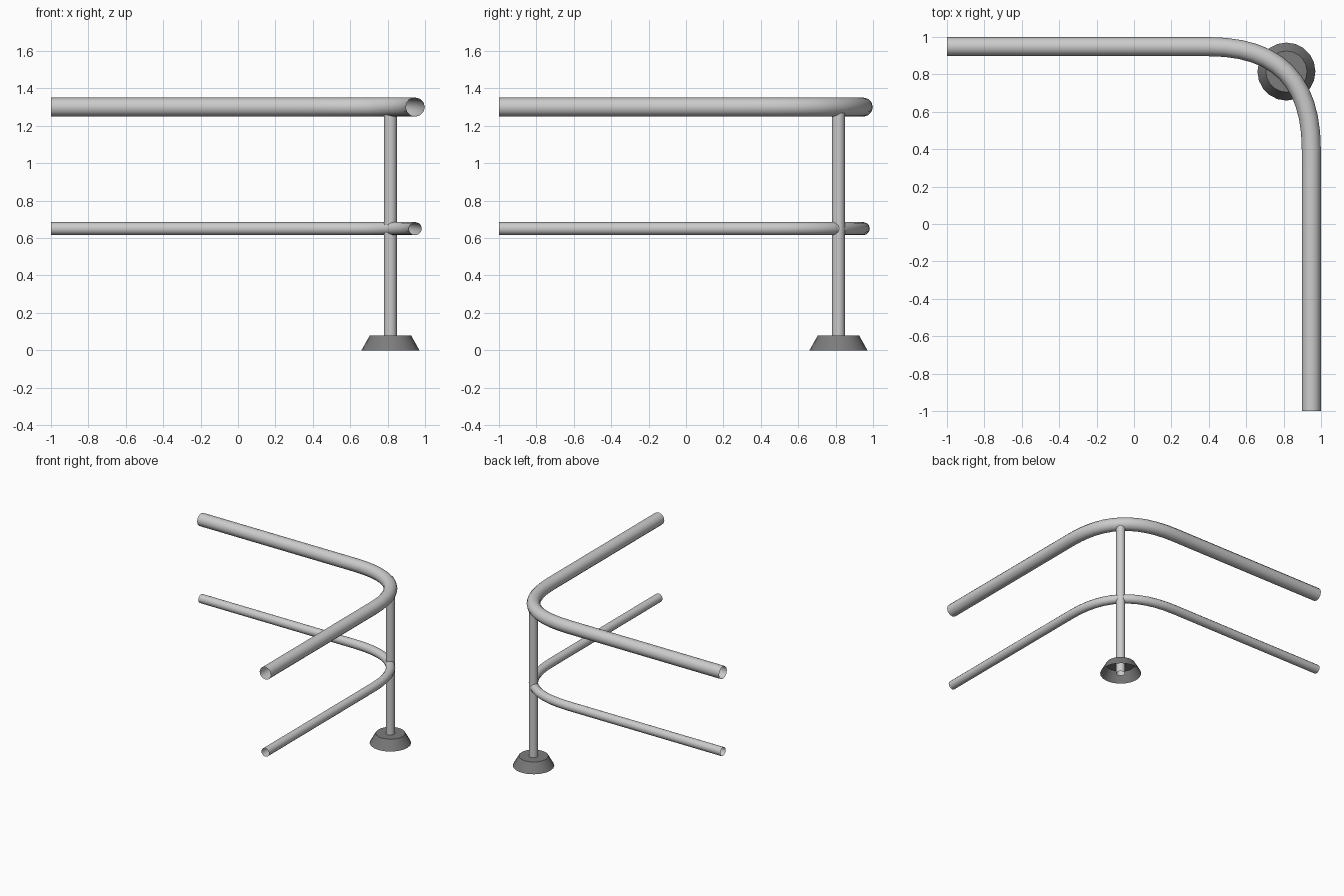
import bpy, math

if "Cube" in bpy.data.objects:
    bpy.data.objects.remove(bpy.data.objects["Cube"])

PX = 0.815  # corner post position on x and y


def smooth(obj):
    bpy.ops.object.select_all(action='DESELECT')
    obj.select_set(True)
    bpy.context.view_layer.objects.active = obj
    bpy.ops.object.shade_smooth_by_angle(angle=math.radians(40))


def rail(name, z, radius):
    """Open pipe swept along a rounded corner path."""
    cu = bpy.data.curves.new(name, 'CURVE')
    cu.dimensions = '3D'
    cu.bevel_depth = radius
    cu.bevel_resolution = 4
    cu.resolution_u = 12
    sp = cu.splines.new('BEZIER')
    sp.bezier_points.add(3)
    c, s = 0.948, 0.40          # pipe centre line, start of bend
    k = s + (c - s) * 0.67      # bend handle
    pts = [((-1, c), (-1.2, c), (-0.6, c)),
           ((s, c), (0, c), (k, c)),
           ((c, s), (c, k), (c, 0)),
           ((c, -1), (c, -0.6), (c, -1.2))]
    for bp, (co, hl, hr) in zip(sp.bezier_points, pts):
        bp.handle_left_type = bp.handle_right_type = 'FREE'
        bp.co = (*co, z)
        bp.handle_left = (*hl, z)
        bp.handle_right = (*hr, z)
    obj = bpy.data.objects.new(name, cu)
    bpy.context.collection.objects.link(obj)
    bpy.ops.object.select_all(action='DESELECT')
    obj.select_set(True)
    bpy.context.view_layer.objects.active = obj
    bpy.ops.object.convert(target='MESH')
    smooth(bpy.context.object)


# Rails
rail("top_rail", 1.30, 0.051)
rail("middle_rail", 0.65, 0.035)

# Upright post, open at both ends
bpy.ops.mesh.primitive_cylinder_add(vertices=12, radius=0.035, depth=1.27,
                                    end_fill_type='NOTHING',
                                    location=(PX, PX, 0.635))
post = bpy.context.object
post.name = "corner_post"
smooth(post)

# Flared foot: closed on top, hollow underneath
bpy.ops.mesh.primitive_cone_add(vertices=20, radius1=0.155, radius2=0.11,
                                depth=0.08, location=(PX, PX, 0.04))
foot = bpy.context.object
foot.name = "post_foot"
bpy.ops.object.mode_set(mode='EDIT')
bpy.ops.object.mode_set(mode='OBJECT')
import bmesh
bm = bmesh.new()
bm.from_mesh(foot.data)
bmesh.ops.delete(bm, geom=[f for f in bm.faces if f.normal.z < -0.9],
                 context='FACES_ONLY')
bm.to_mesh(foot.data)
bm.free()
smooth(foot)

dark = bpy.data.materials.new("dark_grey")
dark.diffuse_color = (0.2, 0.2, 0.2, 1)
dark.use_nodes = True
dark.node_tree.nodes["Principled BSDF"].inputs["Base Color"].default_value = dark.diffuse_color
foot.data.materials.append(dark)
